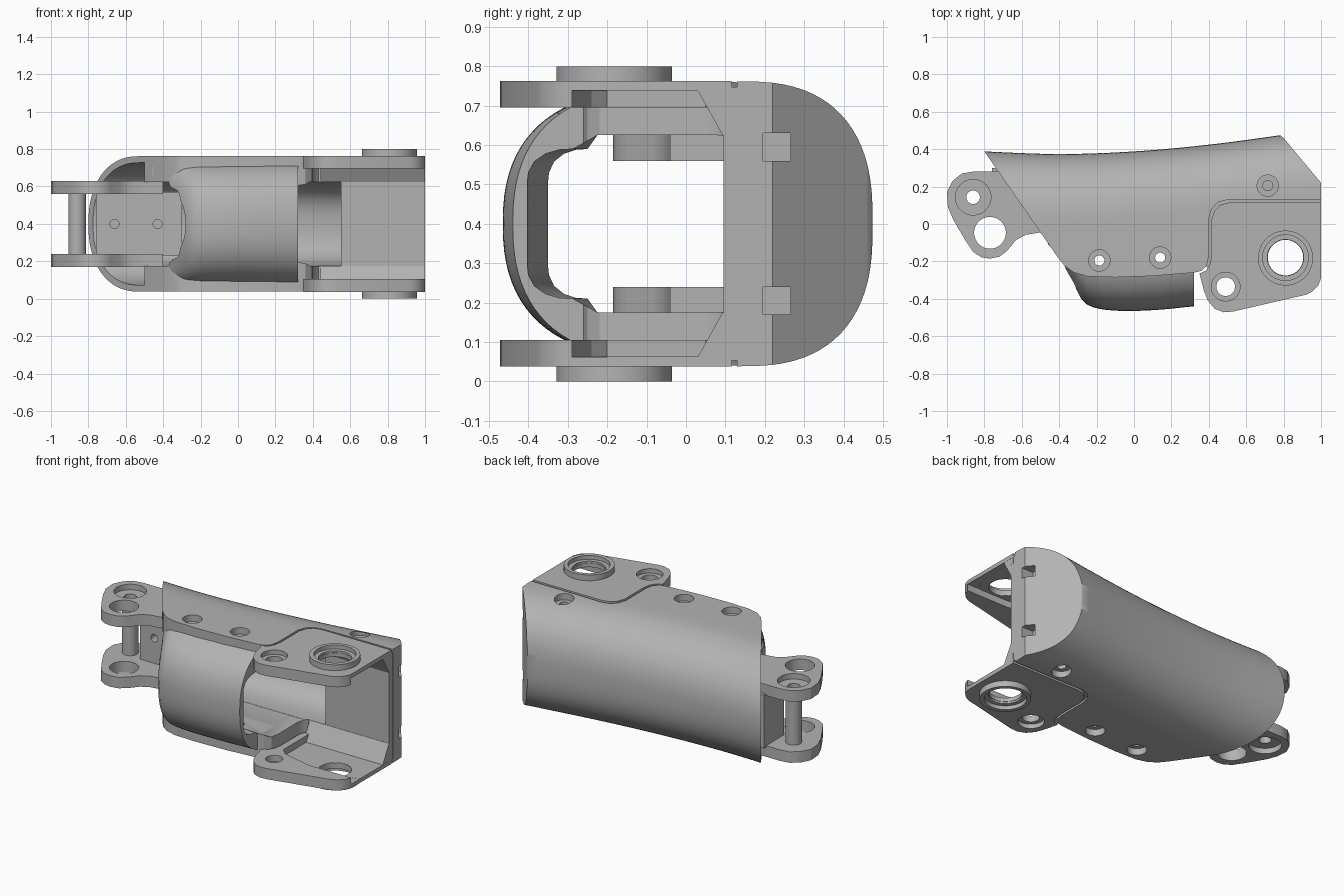
import bpy, bmesh, math

if "Cube" in bpy.data.objects:
    bpy.data.objects.remove(bpy.data.objects["Cube"])

MID = 0.4  # the part is mirrored about this height
metal = bpy.data.materials.new("plain grey")
metal.diffuse_color = (0.45, 0.45, 0.45, 1)
metal.use_nodes = True
metal.node_tree.nodes["Principled BSDF"].inputs["Base Color"].default_value = metal.diffuse_color


def make(name, rings):
    """Closed solid lofted through rings of equal point count."""
    bm = bmesh.new()
    vs = [[bm.verts.new(p) for p in r] for r in rings]
    n = len(rings[0])
    for a, b in zip(vs, vs[1:]):
        for i in range(n):
            j = (i + 1) % n
            bm.faces.new((a[i], a[j], b[j], b[i]))
    bm.faces.new(vs[0][::-1])
    bm.faces.new(vs[-1])
    bmesh.ops.recalc_face_normals(bm, faces=bm.faces)
    me = bpy.data.meshes.new(name)
    bm.to_mesh(me)
    bm.free()
    me.materials.append(metal)
    ob = bpy.data.objects.new(name, me)
    bpy.context.collection.objects.link(ob)
    return ob


def prism(name, pts, z0, z1):
    return make(name, [[(x, y, z) for x, y in pts] for z in (z0, z1)])


def box(name, x0, x1, y0, y1, z0, z1):
    return prism(name, [(x0, y0), (x1, y0), (x1, y1), (x0, y1)], z0, z1)


def cyl(name, x, y, r, z0, z1, n=40):
    ring = [(x + r * math.cos(2 * math.pi * i / n), y + r * math.sin(2 * math.pi * i / n)) for i in range(n)]
    return prism(name, ring, z0, z1)


def boolean(ob, cutters, op='DIFFERENCE'):
    """Apply boolean cutters one by one, then delete them."""
    for c in cutters:
        m = ob.modifiers.new("cut", 'BOOLEAN')
        m.operation, m.solver, m.object = op, 'EXACT', c
        bpy.context.view_layer.update()
        ev = ob.evaluated_get(bpy.context.evaluated_depsgraph_get())
        me = bpy.data.meshes.new_from_object(ev)
        ob.modifiers.clear()
        ob.data = me
        bpy.data.objects.remove(c)


def lerp(table, x):
    """Smooth interpolation through (x, value) pairs."""
    n = len(table)
    for i in range(n - 1):
        (x0, a), (x1, b) = table[i], table[i + 1]
        if x <= x1 or i == n - 2:
            pa, pb = table[max(i - 1, 0)], table[min(i + 2, n - 1)]
            h, t = x1 - x0, (x - x0) / (x1 - x0)
            ma, mb = (b - pa[1]) / (x1 - pa[0]), (pb[1] - a) / (pb[0] - x0)
            return ((2*t**3 - 3*t*t + 1) * a + (t**3 - 2*t*t + t) * h * ma
                    + (3*t*t - 2*t**3) * b + (t**3 - t*t) * h * mb)


def dome(x, yc, a, b, n, tail, count=40):
    """Half superellipse in y/z; tail is the y of the flat closing side."""
    pts = []
    for i in range(count + 1):
        t = math.pi * (i / count - 0.5)
        c, s = max(math.cos(t), 0), math.sin(t)
        pts.append((x, yc + a * c ** (2 / n), MID + b * math.copysign(abs(s) ** (2 / n), s)))
    return pts + [(x, tail, MID + b), (x, tail, MID - b)]


def steps(a, b, n):
    return [a + (b - a) * i / n for i in range(n + 1)]


BACK = [(-1, 0.40), (-0.8, 0.388), (-0.4, 0.374), (0, 0.388), (0.4, 0.424), (0.8, 0.477), (1.1, 0.52)]


def hull(name, x0, x1, inset, n=28):
    return make(name, [dome(x, lerp(BACK, x) - 0.38, 0.38 - inset, 0.362 - inset, 2.4 + 0.2 * x, -0.6)
                       for x in steps(x0, x1, n)])


def channel():
    """Lengthwise channel, a little deeper toward the hinge."""
    half = [(0.095, 0.21), (0.08, 0.225), (-0.225, 0.225), (-0.25, 0.19), (-0.28, 0.188),
            (-0.31, 0.178), (-0.335, 0.158), (-0.348, 0.13), (-0.35, 0.11)]
    ring = [(y, h) for y, h in half] + [(y, -h) for y, h in half[::-1]]
    return make("channel", [[(x, y * (k if y < -0.24 else 1), MID + h) for y, h in ring]
                            for x, k in ((-1.2, 1), (-0.25, 1), (0.32, 1.15), (0.6, 1.15))])


def hollow():
    """Domed space behind the channel."""
    return make("hollow", [dome(x, 0.1, lerp(BACK, x) - 0.145, 0.224, 2.6, 0.04) for x in steps(-0.52, 0.55, 16)])


# Main shell: domed back trimmed by its side outline
outline = [(-0.94, 0.6), (-0.805, 0.395), (-0.41, -0.175), (-0.37, -0.225), (-0.32, -0.26), (-0.25, -0.28),
           (-0.1, -0.285), (0.1, -0.278), (0.32, -0.26), (0.36, -0.25), (0.39, -0.22), (0.4, -0.17),
           (0.4, 0.03), (0.415, 0.08), (0.45, 0.117), (0.5, 0.13), (1, 0.13), (1, 0.22), (0.8, 0.46),
           (0.785, 0.472), (0.76, 0.48), (0.7, 0.6)]
shell = hull("main_shell", -1, 1.1, 0)
boolean(shell, [prism("trim", outline, -0.2, 1)], 'INTERSECT')
boolean(shell, [channel(), hull("end_hollow", -1.05, -0.5, 0.035, 12), hollow()])


def span(s, a, b):
    return sorted((MID + s * a, MID + s * b))


# Screw holes, mirrored top and bottom
SCREWS = ((-0.185, -0.195), (0.14, -0.18))
for s in (-1, 1):
    for x, y in SCREWS + ((0.715, 0.205),):
        boolean(shell, [cyl("counterbore", x, y, 0.057, *span(s, 0.32, 0.5))])
    boolean(shell, [cyl("screw_hole", 0.715, 0.205, 0.027, *span(s, 0.25, 0.4), 24)])
    # Slots in the end face
    boolean(shell, [box("slot", 0.92, 1.1, 0.195, 0.265, *span(s, 0.16, 0.23))])
for x, y in SCREWS:
    boolean(shell, [cyl("screw_hole", x, y, 0.027, -0.1, 0.9, 24)])

# Inner wall behind the hinge opening
wall = box("inner_wall", 0.39, 0.999, 0.095, 0.135, 0.06, 0.74)
boolean(wall, [hollow()])

# Curved front cover with a scooped left end
FRONT = [(-0.46, -0.11), (-0.4, -0.2), (-0.35, -0.29), (-0.27, -0.415), (-0.2, -0.45), (-0.1, -0.463),
         (0.0, -0.465), (0.15, -0.457), (0.32, -0.44)]
cover = make("front_cover", [dome(x, -0.1, lerp(FRONT, x) + 0.1, 0.335, 2.4, -0.09)
                             for x in steps(-0.46, 0.32, 26)])
scoop = []
for i in range(64):
    t = 2 * math.pi * i / 64
    scoop.append((-0.5 + 0.22 * math.cos(t), MID + 0.26 * math.sin(t)))
boolean(cover, [channel(), make("scoop", [[(x, y, z) for x, z in scoop] for y in (-0.7, 0.0)])])
for x, y in SCREWS:
    boolean(cover, [cyl("screw_hole", x, y, 0.027, -0.1, 0.9, 24)])
    for s in (-1, 1):
        boolean(cover, [cyl("counterbore", x, y, 0.057, *span(s, 0.32, 0.5))])

# Hinge plates, bosses and links, mirrored about the middle height
plate = [(1, 0.115), (1, -0.29), (0.985, -0.33), (0.955, -0.36), (0.92, -0.378), (0.53, -0.468),
         (0.48, -0.472), (0.43, -0.452), (0.395, -0.41), (0.375, -0.36), (0.35, -0.265), (0.385, -0.25),
         (0.408, -0.21), (0.415, -0.16), (0.415, 0.025), (0.43, 0.07), (0.46, 0.102), (0.51, 0.115)]
seat = [(1, 0.14), (1, -0.2), (0.5, -0.35), (0.38, -0.22), (0.38, 0.14)]
pocket = [(1.1, 0.094), (0.5, 0.094), (0.46, 0.05), (0.46, -0.2), (0.5, -0.24), (0.7, -0.29), (1.1, -0.29)]
link = [(-0.86, 0.28), (-0.92, 0.27), (-0.97, 0.23), (-1, 0.17), (-0.995, 0.09), (-0.965, 0.02),
        (-0.9, -0.09), (-0.86, -0.15), (-0.815, -0.178), (-0.77, -0.185), (-0.72, -0.175), (-0.68, -0.145),
        (-0.63, -0.085), (-0.58, -0.058), (-0.5, -0.045), (-0.4, -0.04), (-0.4, 0.2), (-0.72, 0.28)]

for s, side in ((1, "upper"), (-1, "lower")):
    # Hinge plate with pocket and holes
    p = prism(side + "_hinge_plate", plate, *span(s, 0.295, 0.363))
    boolean(p, [prism("pocket", pocket, *span(s, 0.2, 0.338)),
                cyl("bore", 0.81, -0.18, 0.095, -0.2, 1), cyl("bore", 0.49, -0.335, 0.05, -0.2, 1),
                cyl("sink", 0.49, -0.335, 0.077, *span(s, 0.335, 0.5))])
    # Thin seat closing the groove round the plate
    g = prism(side + "_groove_seat", seat, *span(s, 0.337, 0.347))
    boolean(g, [cyl("bore", 0.81, -0.18, 0.1, -0.2, 1), cyl("bore", 0.49, -0.335, 0.08, -0.2, 1)])
    # Sloped corner between hinge plate and inner wall
    tri = [(0.1, 0.225), (0.093, 0.225), (0.03, 0.338), (0.1, 0.338)]
    make(side + "_corner", [[(x, y, MID + s * h) for y, h in tri] for x in (0.44, 0.999)])
    # Raised bearing ring
    b = cyl(side + "_bearing_ring", 0.81, -0.182, 0.147, *span(s, 0.337, 0.4), 64)
    boolean(b, [cyl("bore", 0.81, -0.18, 0.097, -0.2, 1, 64),
                cyl("sink", 0.81, -0.18, 0.122, *span(s, 0.375, 0.5), 64)])
    # Link arm with pin recess and large hole
    a = prism(side + "_link_arm", link, *span(s, 0.16, 0.23))
    boolean(a, [cyl("hole", -0.77, -0.047, 0.085, -0.2, 1),
                cyl("recess", -0.86, 0.143, 0.095, *span(s, 0.195, 0.4)),
                cyl("hole", -0.86, 0.143, 0.036, -0.2, 1)])

# Hollow pin joining the link arms
pin = cyl("link_pin", -0.86, 0.143, 0.047, 0.235, 0.565)
boolean(pin, [cyl("bore", -0.86, 0.143, 0.036, -0.2, 1)])

# Block between the link arms, with two small holes on its front
block = box("link_block", -0.76, -0.3, 0.1, 0.3, 0.23, 0.57)
for x in (-0.66, -0.43):
    ring = [(x + 0.024 * math.cos(k * math.pi / 10), MID + 0.024 * math.sin(k * math.pi / 10)) for k in range(20)]
    boolean(block, [make("hole", [[(u, y, z) for u, z in ring] for y in (0.0, 0.16)])])

# Smooth shading with sharp edges kept
for ob in bpy.context.collection.objects:
    ob.select_set(True)
    bpy.context.view_layer.objects.active = ob
bpy.ops.object.shade_smooth_by_angle(angle=math.radians(30))
